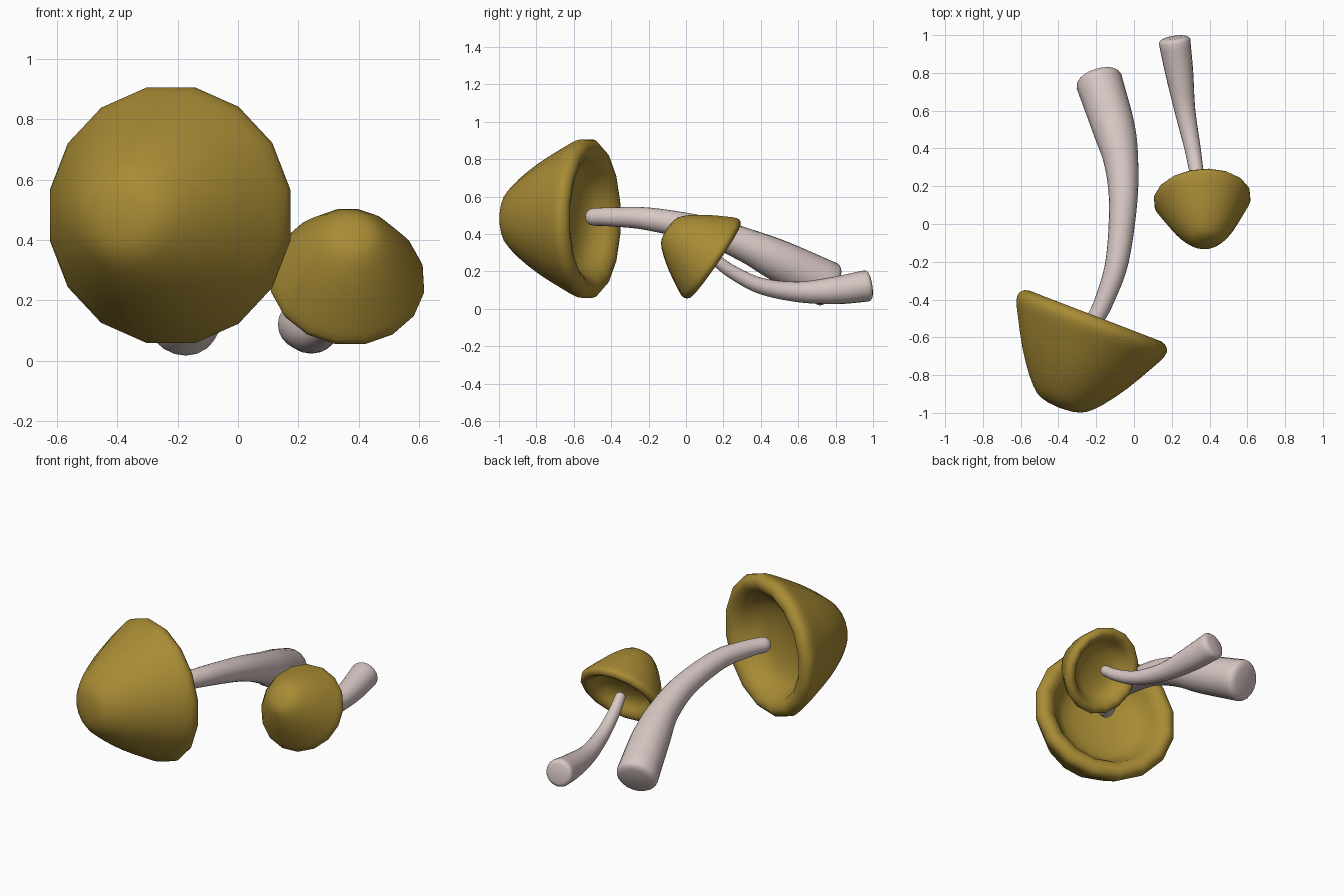
import bpy, bmesh, math
from mathutils import Vector

if "Cube" in bpy.data.objects:
    bpy.data.objects.remove(bpy.data.objects["Cube"])

def material(name, color):
    m = bpy.data.materials.new(name)
    m.diffuse_color = color
    m.use_nodes = True
    m.node_tree.nodes["Principled BSDF"].inputs["Base Color"].default_value = m.diffuse_color
    return m

OCHRE = material("ochre_cap", (0.39, 0.26, 0.035, 1))
PALE = material("pale_stem", (0.68, 0.57, 0.55, 1))

def spline(pts, steps):
    """Catmull-Rom resampling of tuples of any length."""
    v = [Vector(p) for p in pts]
    v = [2 * v[0] - v[1]] + v + [2 * v[-1] - v[-2]]
    out = []
    for i in range(1, len(v) - 2):
        a, b, c, d = v[i - 1:i + 3]
        for s in range(steps):
            t = s / steps
            out.append(0.5 * (2 * b + (c - a) * t + (2 * a - 5 * b + 4 * c - d) * t * t
                              + (3 * b - a - 3 * c + d) * t ** 3))
    out.append(v[-2])
    return out

def skin(name, rings, start, end, mat):
    """Join rings of points into a closed smooth surface with pole points."""
    bm = bmesh.new()
    vr = [[bm.verts.new(p) for p in r] for r in rings]
    n = len(vr[0])
    for a, b in zip(vr, vr[1:]):
        for i in range(n):
            j = (i + 1) % n
            bm.faces.new((a[i], a[j], b[j], b[i]))
    for ring, pole in ((vr[0], start), (vr[-1], end)):
        p = bm.verts.new(pole)
        for i in range(n):
            bm.faces.new((ring[i], ring[(i + 1) % n], p))
    bmesh.ops.recalc_face_normals(bm, faces=bm.faces)
    for f in bm.faces:
        f.smooth = True
    me = bpy.data.meshes.new(name)
    bm.to_mesh(me)
    bm.free()
    me.materials.append(mat)
    ob = bpy.data.objects.new(name, me)
    bpy.context.collection.objects.link(ob)
    return ob

# Cap profile: (radius, height above rim plane), outer crown then rolled rim then hollow
CAP = [(0.07, 0.492), (0.14, 0.468), (0.215, 0.395), (0.305, 0.27), (0.385, 0.13),
       (0.428, 0.045), (0.425, 0.0), (0.385, -0.025), (0.33, 0.0), (0.29, 0.06),
       (0.23, 0.115), (0.12, 0.145)]

def cap(name, centre, axis, scale, sides=16):
    rings = []
    for r, h in spline(CAP, 2):
        rings.append([Vector((r * math.cos(a), r * math.sin(a), h)) for a in
                      (2 * math.pi * (i + 0.5) / sides for i in range(sides))])
    ob = skin(name, rings, (0, 0, 0.497), (0, 0, 0.15), OCHRE)
    ob.location = centre
    ob.rotation_mode = 'QUATERNION'
    ob.rotation_quaternion = Vector(axis).to_track_quat('Z', 'Y')
    ob.scale = (scale,) * 3

def stem(name, path, sides=20):
    """Tapered tube along (x, y, z, radius) points, with a rounded foot and tip."""
    pts = spline(path, 5)
    pos = [p.to_3d() for p in pts]
    rad = [p[3] for p in pts]
    d0 = (pos[0] - pos[1]).normalized()
    d1 = (pos[-1] - pos[-2]).normalized()
    secs = [(pos[0] + d0 * rad[0] * k, d0 * -1, rad[0] * f)
            for f, k in ((0.70, 0.27), (0.88, 0.20), (0.97, 0.10))]
    for i, p in enumerate(pos):
        t = pos[min(i + 1, len(pos) - 1)] - pos[max(i - 1, 0)]
        secs.append((p, t.normalized(), rad[i]))
    secs += [(pos[-1] + d1 * rad[-1] * k, d1, rad[-1] * f)
             for f, k in ((0.9, 0.4), (0.65, 0.7), (0.3, 0.88))]
    rings = []
    for p, t, r in secs:
        u = t.cross(Vector((0, 0, 1))).normalized()
        w = u.cross(t)
        rings.append([p + r * (u * math.cos(a) + w * math.sin(a)) for a in
                      (2 * math.pi * i / sides for i in range(sides))])
    skin(name, rings, pos[0] + d0 * rad[0] * 0.28, pos[-1] + d1 * rad[-1] * 0.93, PALE)

# Large mushroom
cap("large_cap", (-0.215, -0.51, 0.482), (-0.359, -0.933, 0.0), 1.0)
stem("large_stem", [(-0.185, 0.755, 0.132, 0.124), (-0.105, 0.5, 0.255, 0.112),
                    (-0.067, 0.32, 0.34, 0.09), (-0.058, 0.1, 0.42, 0.074),
                    (-0.09, -0.2, 0.48, 0.061), (-0.155, -0.4, 0.491, 0.051),
                    (-0.2, -0.495, 0.491, 0.047)])

# Small mushroom
cap("small_cap", (0.36, 0.145, 0.262), (0.07, -0.82, 0.565), 0.6)
stem("small_stem", [(0.215, 0.965, 0.122, 0.084), (0.24, 0.8, 0.098, 0.074),
                    (0.27, 0.6, 0.09, 0.055), (0.31, 0.4, 0.122, 0.043),
                    (0.335, 0.25, 0.195, 0.036), (0.352, 0.16, 0.26, 0.031)])
